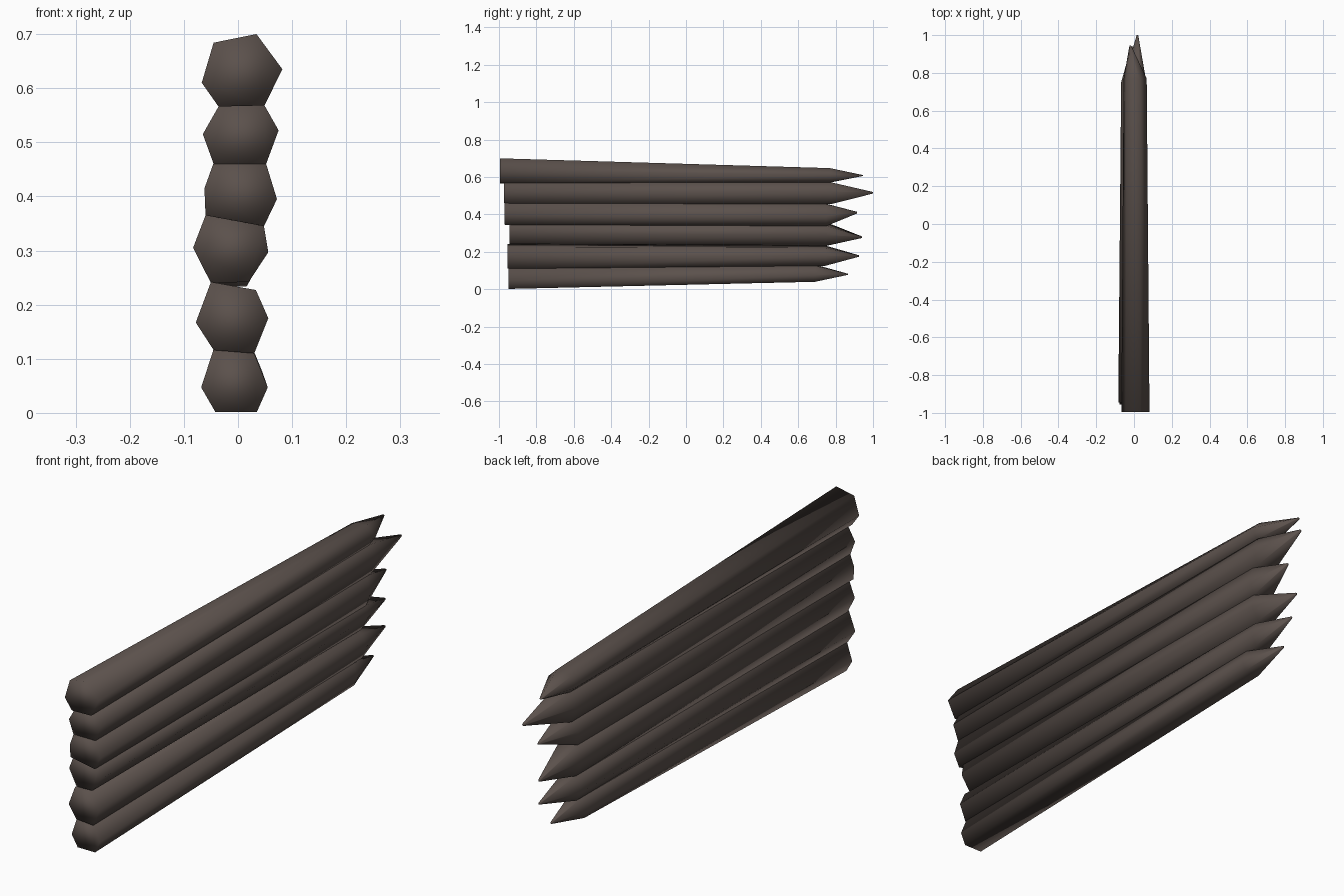
import bpy, bmesh

wood = bpy.data.materials.new("dark weathered wood")
wood.diffuse_color = (0.105, 0.082, 0.072, 1)

# Valleys between neighbouring logs (z at butt end, z at shoulder)
BUTT_Z = [0.002, 0.113, 0.24, 0.352, 0.46, 0.568, 0.69]
SHOULDER_Z = [0.04, 0.128, 0.232, 0.345, 0.455, 0.572, 0.642]

# Per log: hexagon (x, z), butt y, shoulder y, tip (x, y, z)
LOGS = [
    ([(-.042, .002), (.035, .002), (.055, .047), (.03, .11), (-.045, .118), (-.068, .047)],
     -.95, .69, (-.01, .865, .08)),
    ([(-.045, .116), (.03, .11), (.056, .175), (.033, .227), (-.05, .242), (-.078, .167)],
     -.955, .745, (0, .925, .178)),
    ([(-.05, .24), (.02, .242), (.056, .297), (.048, .345), (-.06, .365), (-.083, .305)],
     -.945, .75, (-.01, .94, .278)),
    ([(-.06, .365), (.048, .345), (.072, .395), (.052, .46), (-.045, .462), (-.062, .415)],
     -.97, .75, (.01, .915, .41)),
    ([(-.045, .46), (.052, .46), (.075, .522), (.049, .568), (-.036, .566), (-.065, .515)],
     -.972, .775, (.018, 1.0, .516)),
    ([(-.036, .566), (.049, .568), (.082, .635), (.034, .70), (-.045, .684), (-.067, .61)],
     -.995, .77, (-.02, .945, .608)),
]


def make_log(i, hexagon, butt, shoulder, tip):
    lo, hi = BUTT_Z[i], BUTT_Z[i + 1]
    slo, shi = SHOULDER_Z[i], SHOULDER_Z[i + 1]
    bm = bmesh.new()
    base = [bm.verts.new((x, butt, z)) for x, z in hexagon]
    neck_pts = [(x * 0.82, slo + (z - lo) / (hi - lo) * (shi - slo)) for x, z in hexagon]
    neck = [bm.verts.new((x, shoulder, z)) for x, z in neck_pts]
    # Narrow blunt point
    end = [bm.verts.new((tip[0] + x * 0.07, tip[1], tip[2] + (z - (slo + shi) / 2) * 0.07))
           for x, z in neck_pts]
    for a, b in ((base, neck), (neck, end)):
        for k in range(6):
            j = (k + 1) % 6
            bm.faces.new((a[k], a[j], b[j], b[k]))
    bm.faces.new(base)
    bm.faces.new(end)
    bmesh.ops.recalc_face_normals(bm, faces=bm.faces)
    for f in bm.faces:
        f.smooth = True
    me = bpy.data.meshes.new(f"sharpened_log_{i + 1}")
    bm.to_mesh(me)
    bm.free()
    me.materials.append(wood)
    bpy.context.collection.objects.link(bpy.data.objects.new(me.name, me))


# Six stacked sharpened logs
for i, spec in enumerate(LOGS):
    make_log(i, *spec)
